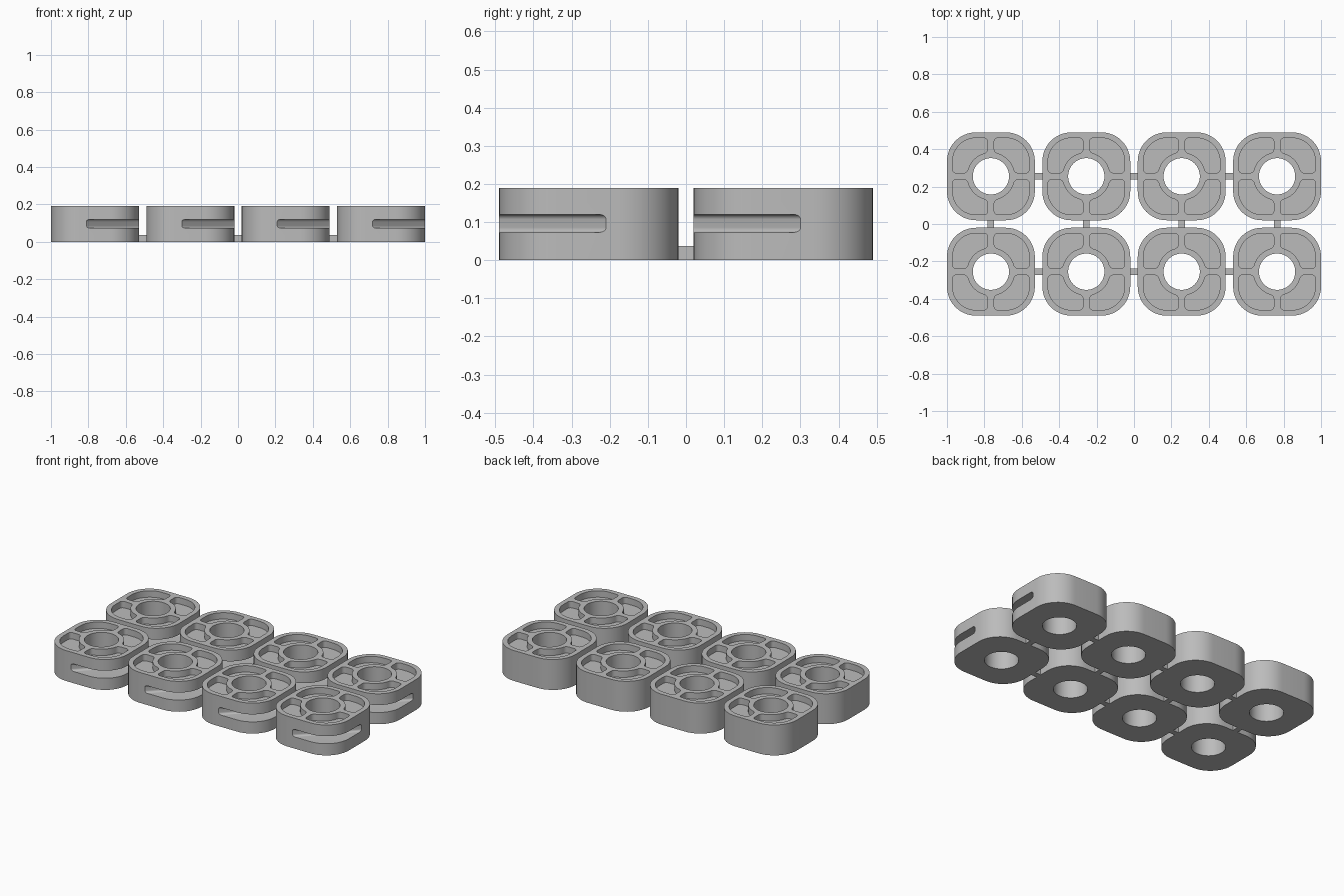
import bpy
import bmesh
from math import pi, cos, sin, asin, sqrt, radians
from mathutils import Vector, Matrix

if "Cube" in bpy.data.objects:
    bpy.data.objects.remove(bpy.data.objects["Cube"])

PITCH, HALF, HEIGHT = 0.51, 0.235, 0.19
CORNER, HOLE, WALL = 0.155, 0.097, 0.03
POCKET_DEPTH = 0.04

grey = bpy.data.materials.new("plain_grey")
grey.use_nodes = True
colour = (0.5, 0.5, 0.5, 1)
grey.diffuse_color = colour
grey.node_tree.nodes["Principled BSDF"].inputs["Base Color"].default_value = colour


def arc(cx, cy, r, a0, a1, n=12):
    return [(cx + r * cos(a0 + (a1 - a0) * i / n),
             cy + r * sin(a0 + (a1 - a0) * i / n)) for i in range(n + 1)]


def fillet(a, corner, b, n=6):
    a, c, b = Vector(a), Vector(corner), Vector(b)
    steps = [i / n for i in range(n + 1)]
    return [tuple(a * (1 - t) ** 2 + c * 2 * t * (1 - t) + b * t * t) for t in steps]


def rounded_square(half, r):
    k, points = half - r, []
    for i, (sx, sy) in enumerate([(1, 1), (-1, 1), (-1, -1), (1, -1)]):
        points += arc(sx * k, sy * k, r, i * pi / 2, (i + 1) * pi / 2)
    return points


def prism(name, outline, z0, z1, matrix=Matrix()):
    bm = bmesh.new()
    base = bm.faces.new([bm.verts.new((x, y, z0)) for x, y in outline])
    top = bmesh.ops.extrude_face_region(bm, geom=[base])["geom"]
    bmesh.ops.translate(bm, vec=(0, 0, z1 - z0),
                        verts=[g for g in top if isinstance(g, bmesh.types.BMVert)])
    bmesh.ops.transform(bm, matrix=matrix, verts=bm.verts)
    bmesh.ops.recalc_face_normals(bm, faces=bm.faces)
    mesh = bpy.data.meshes.new(name)
    bm.to_mesh(mesh)
    bm.free()
    mesh.materials.append(grey)
    obj = bpy.data.objects.new(name, mesh)
    bpy.context.collection.objects.link(obj)
    return obj


def pocket_outline():
    # Kidney-shaped recess filling one quadrant between rim, ribs and hub
    g, w, d, hub = 0.017, HALF - WALL, 0.024, 0.128
    r = CORNER - WALL
    s, a0 = sqrt(hub * hub - g * g), asin(g / hub) + d / hub
    hub_arc = arc(0, 0, hub, a0, pi / 2 - a0)
    points = fillet((w - d, g), (w, g), (w, g + d))
    points += arc(w - r, w - r, r, 0, pi / 2)
    points += fillet((g + d, w), (g, w), (g, w - d))
    points += fillet((g, s + d), (g, s), hub_arc[-1])
    points += hub_arc[-2:0:-1]
    points += fillet(hub_arc[0], (s, g), (s + d, g))
    return points


# Block with a through hole, four top recesses and a diagonal side slot
block = prism("block", rounded_square(HALF, CORNER), 0, HEIGHT)
cutters = [prism("hole_cutter", arc(0, 0, HOLE, 0, 2 * pi, 64)[:-1], -0.1, HEIGHT + 0.1)]
for q in range(4):
    cutters.append(prism("recess_cutter", pocket_outline(), HEIGHT - POCKET_DEPTH,
                         HEIGHT + 0.1, Matrix.Rotation(q * pi / 2, 4, "Z")))

# Slot profile: flat floor with rounded inner edges, swept across one corner
floor, low, high, r = 0.134, 0.073, 0.12, 0.013
profile = [(0.4, low), (0.4, high)]
profile += arc(floor + r, high - r, r, pi / 2, pi)
profile += arc(floor + r, low + r, r, pi, 1.5 * pi)
sweep = Matrix.Rotation(-pi / 4, 4, "Z") @ Matrix.Rotation(pi / 2, 4, "X")
cutters.append(prism("slot_cutter", profile, -0.4, 0.4, sweep))

for cutter in cutters:
    cut = block.modifiers.new("cut", "BOOLEAN")
    cut.operation, cut.solver, cut.object = "DIFFERENCE", "EXACT", cutter
bpy.context.view_layer.update()
graph = bpy.context.evaluated_depsgraph_get()
finished = bpy.data.meshes.new_from_object(block.evaluated_get(graph))
block.modifiers.clear()
block.data = finished
for cutter in cutters:
    bpy.data.objects.remove(cutter)

bpy.ops.object.select_all(action="DESELECT")
block.select_set(True)
bpy.context.view_layer.objects.active = block
bpy.ops.object.shade_smooth_by_angle(angle=radians(30))

# Four by two array of blocks
columns = [(i - 1.5) * PITCH for i in range(4)]
rows = [-PITCH / 2, PITCH / 2]
for x in columns:
    for y in rows:
        copy = block.copy()
        copy.name = "block"
        copy.location = (x, y, 0)
        bpy.context.collection.objects.link(copy)
bpy.data.objects.remove(block)


def connector(x, y, hx, hy):
    prism("connector", [(x - hx, y - hy), (x + hx, y - hy),
                        (x + hx, y + hy), (x - hx, y + hy)], 0, 0.037)


# Small tabs joining neighbouring blocks
LONG, SHORT = 0.022, 0.0175
for y in rows:
    for x in columns[:-1]:
        connector(x + PITCH / 2, y, LONG, SHORT)
for x in columns:
    connector(x, 0, SHORT, LONG)
